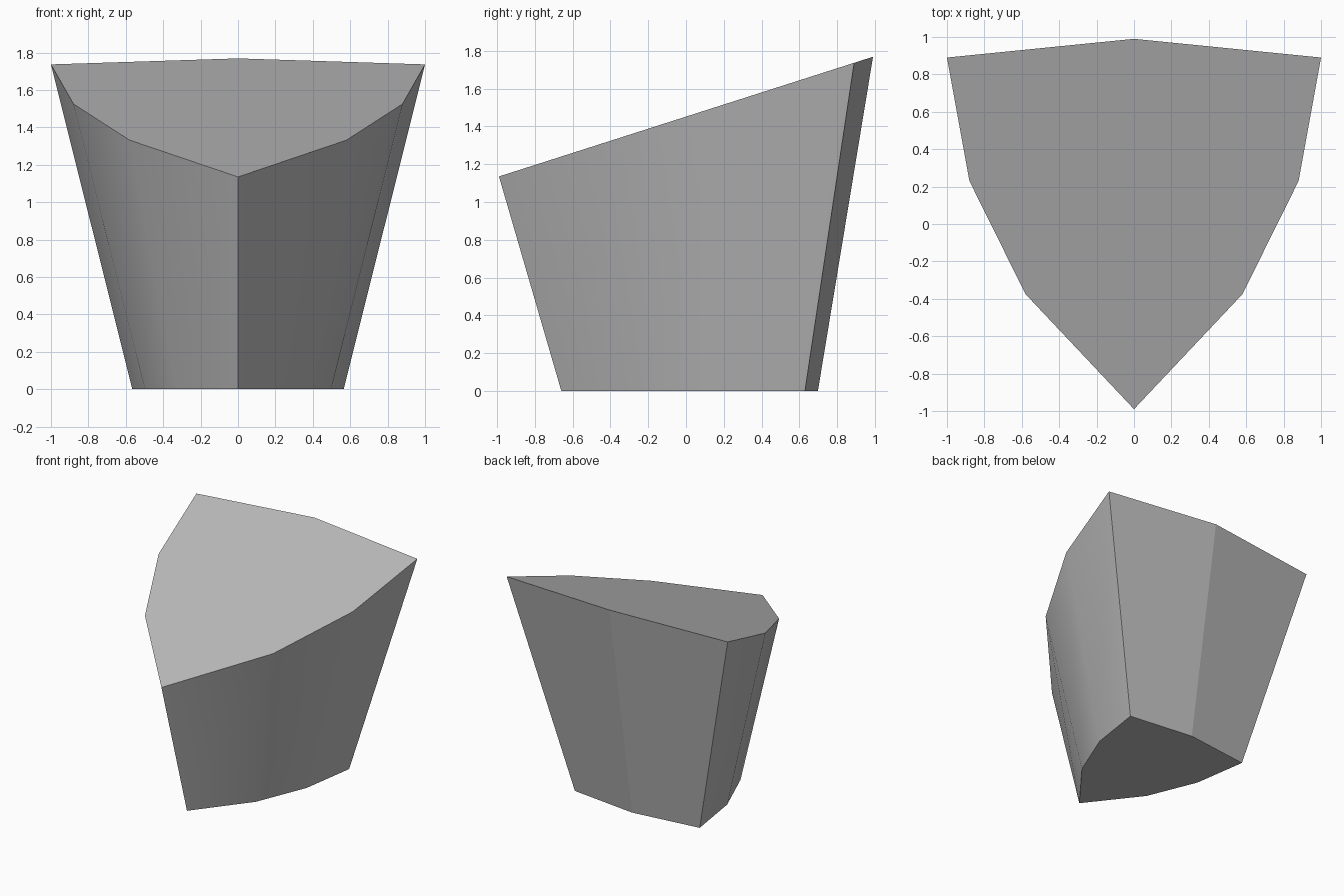
import bpy
import bmesh
import math

cube = bpy.data.objects.get("Cube")
if cube:
    bpy.data.objects.remove(cube, do_unlink=True)

# Grey material
grey = bpy.data.materials.new("plain grey")
grey.use_nodes = True
colour = (0.5, 0.5, 0.5, 1)
grey.diffuse_color = colour
grey.node_tree.nodes["Principled BSDF"].inputs["Base Color"].default_value = colour

# Half outline of the rim, from the front tip to the middle of the back
half = [(0, -0.99), (0.58, -0.375), (0.88, 0.23), (1.0, 0.89), (0, 0.99)]
outline = half + [(-x, y) for x, y in half[-2:0:-1]]


def rim_point(x, y):
    """The top slopes up towards the back."""
    return (x, y, 1.452 + 0.32 * y)


def base_point(x, y):
    """The base is the rim outline, narrowed and set on the floor."""
    return (x * 0.565, -0.66 + (y + 0.99) * 0.686, 0)


# Tapered block
bm = bmesh.new()
rim = [bm.verts.new(rim_point(*p)) for p in outline]
base = [bm.verts.new(base_point(*p)) for p in outline]
bm.faces.new(rim)
bm.faces.new(base[::-1])
count = len(outline)
for i in range(count):
    j = (i + 1) % count
    bm.faces.new((base[i], base[j], rim[j], rim[i]))
bmesh.ops.recalc_face_normals(bm, faces=bm.faces)

mesh = bpy.data.meshes.new("tapered_block")
bm.to_mesh(mesh)
bm.free()
mesh.materials.append(grey)
block = bpy.data.objects.new("tapered_block", mesh)
bpy.context.collection.objects.link(block)

# Smooth the curved sides, keep the back facets flat
bpy.ops.object.select_all(action="DESELECT")
block.select_set(True)
bpy.context.view_layer.objects.active = block
bpy.ops.object.shade_smooth_by_angle(angle=math.radians(30))
for face in mesh.polygons:
    if face.normal.y > 0.7:
        face.use_smooth = False
